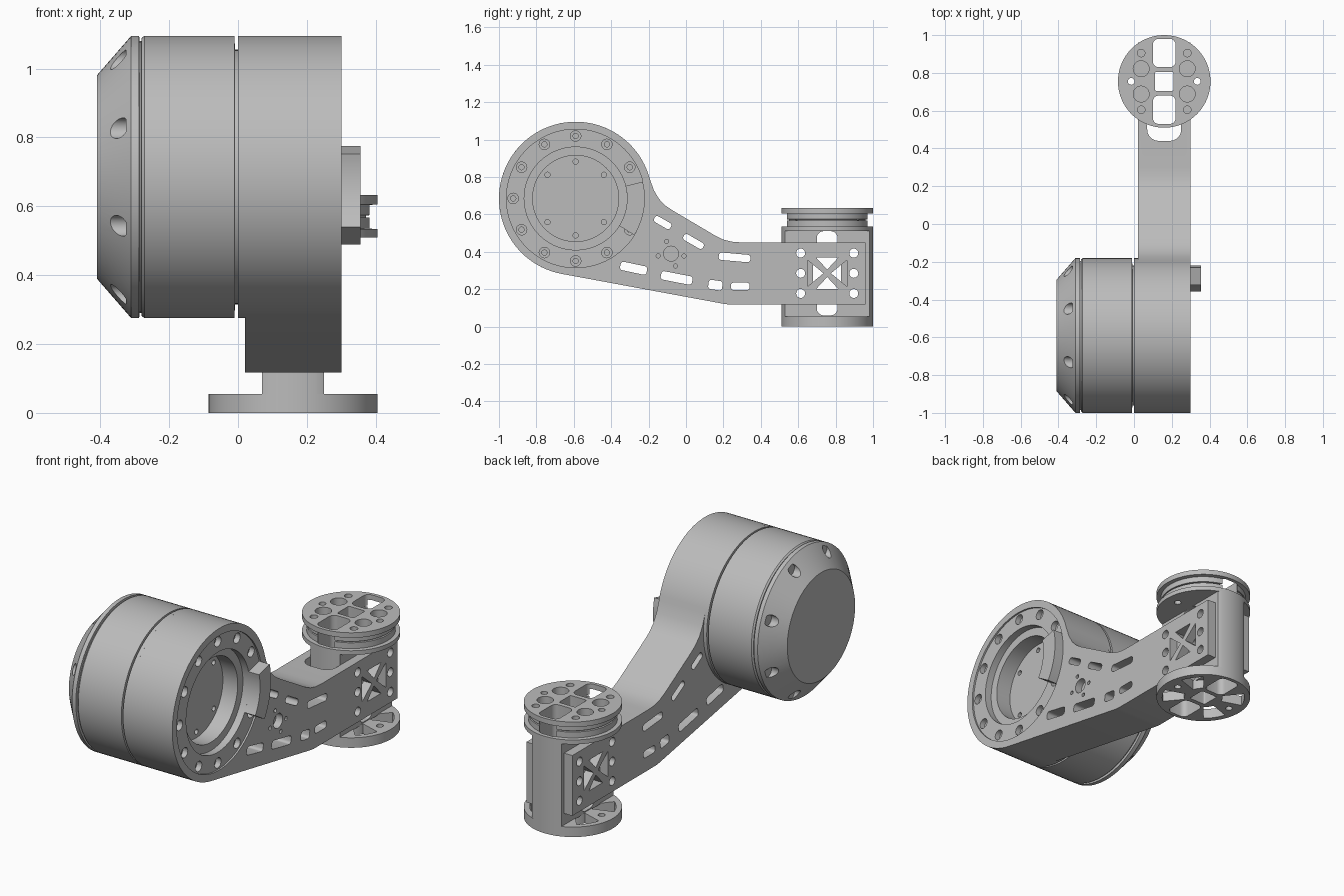
import bpy, bmesh
from math import sin, cos, radians, pi

if "Cube" in bpy.data.objects:
    bpy.data.objects.remove(bpy.data.objects["Cube"])

grey = bpy.data.materials.new("machined_grey")
grey.use_nodes = True
grey.diffuse_color = (0.5, 0.5, 0.5, 1)
grey.node_tree.nodes["Principled BSDF"].inputs["Base Color"].default_value = (0.5, 0.5, 0.5, 1)

DRUM = (-0.59, 0.685)    # drum axis in (y, z)
WRIST = (0.16, 0.755)    # wrist axis in (x, y)


# ---- 2D outlines ----
def circle(c, r, n=24):
    return [(c[0] + r * cos(2 * pi * i / n), c[1] + r * sin(2 * pi * i / n)) for i in range(n)]


def arc(c, r, a, b, n=12):
    angles = [radians(a + (b - a) * i / n) for i in range(n + 1)]
    return [(c[0] + r * cos(t), c[1] + r * sin(t)) for t in angles]


def sector(c, r0, r1, a, b):
    return arc(c, r1, a, b) + arc(c, r0, b, a)


def slot(c, length, width, angle=0, r=0.015):
    u, v = length / 2 - r, width / 2 - r
    pts = []
    for i, (su, sv) in enumerate([(1, 1), (-1, 1), (-1, -1), (1, -1)]):
        pts += arc((su * u, sv * v), r, i * 90, i * 90 + 90, 5)
    ca, sa = cos(radians(angle)), sin(radians(angle))
    return [(c[0] + p * ca - q * sa, c[1] + p * sa + q * ca) for p, q in pts]


def polar(c, r, deg):
    return (c[0] + r * cos(radians(deg)), c[1] + r * sin(radians(deg)))


# ---- solids: stacked outlines along an axis ----
def loft(bm, layers, axis):
    rings = []
    for pts, t in layers:
        rings.append([bm.verts.new((t, u, v) if axis == "x" else (u, v, t)) for u, v in pts])
    n = len(rings[0])
    for a, b in zip(rings, rings[1:]):
        for i in range(n):
            j = (i + 1) % n
            bm.faces.new((a[i], a[j], b[j], b[i]))
    bm.faces.new(rings[0][::-1])
    bm.faces.new(rings[-1])


def prism(pts, axis, a, b):
    return [(pts, a), (pts, b)], axis


def turned(c, profile, axis, n=96):
    return [(circle(c, r, n), t) for r, t in profile], axis


def make(name, *solids):
    bm = bmesh.new()
    for layers, axis in solids:
        loft(bm, layers, axis)
    bmesh.ops.recalc_face_normals(bm, faces=bm.faces)
    mesh = bpy.data.meshes.new(name)
    bm.to_mesh(mesh)
    bm.free()
    mesh.materials.append(grey)
    obj = bpy.data.objects.new(name, mesh)
    bpy.context.collection.objects.link(obj)
    return obj


def cut(obj, *solids):
    cutter = make("cutter", *solids)
    cutter.hide_render = True
    mod = obj.modifiers.new("cut", "BOOLEAN")
    mod.operation = "DIFFERENCE"
    mod.solver = "EXACT"
    mod.object = cutter
    bpy.context.view_layer.update()
    result = bpy.data.meshes.new_from_object(obj.evaluated_get(bpy.context.evaluated_depsgraph_get()))
    obj.modifiers.clear()
    obj.data = result
    bpy.data.objects.remove(cutter)


parts = []

# ---- Motor drum with conical cap and grooves ----
drum = make("motor_drum", turned(DRUM, [
    (0.295, -0.41), (0.41, -0.31), (0.41, -0.287), (0.395, -0.286), (0.395, -0.281),
    (0.403, -0.28), (0.41, -0.272), (0.41, -0.01), (0.37, -0.009), (0.37, 0.01)], "x"))
cut(drum, *[prism(circle(polar(DRUM, 0.37, 22.5 + 45 * i), 0.03), "x", -0.45, -0.325)
            for i in range(8)])
parts.append(drum)
parts.append(make("drum_collar", turned(DRUM, [(0.41, 0), (0.41, 0.02)], "x")))

# ---- Link arm: drum housing flowing into a fork ----
outline = arc(DRUM, 0.41, 15, 259.5, 64)
outline += [(0.2, 0.122), (0.23, 0.118), (0.96, 0.118), (0.96, 0.45), (0.3, 0.45),
            (0.25, 0.453), (0.2, 0.465), (0.15, 0.49), (-0.07, 0.62), (-0.11, 0.647),
            (-0.145, 0.683), (-0.172, 0.73)]
arm = make("link_arm", prism(outline, "x", 0.02, 0.30))

# Fork gap with rounded end
cut(arm, prism(slot((0.16, 0.84), 0.18, 0.8, 0, 0.06), "z", 0, 0.6))

# Stepped bearing seat
cut(arm, turned(DRUM, [(0.23, 0.16), (0.23, 0.25), (0.275, 0.2505), (0.275, 0.29),
                       (0.37, 0.2905), (0.37, 0.35)], "x"))

# Ring bolts, floor holes and sensor recess
bolts = [turned(polar(DRUM, 0.334, 30 * i), [(0.014, 0.23), (0.014, 0.26), (0.028, 0.2605),
                                             (0.028, 0.32)], "x", 20) for i in range(12)]
floor = [prism(circle(polar(DRUM, 0.197, a), 0.014, 16), "x", 0.13, 0.2)
         for a in (40, 90, 140, 220, 270, 320)]
sensor = (-0.08, 0.39)
recess = [prism(circle(sensor, 0.04), "x", 0.26, 0.35)]
recess += [prism(circle(polar(sensor, 0.07, a), 0.011, 12), "x", 0.26, 0.35)
           for a in (-10, 110, 190, 290)]
cut(arm, *bolts, *floor, *recess)

# Lightening slots: centre, length, width, angle
slots = [((-0.125, 0.556), 0.1, 0.036, -30), ((0.04, 0.455), 0.12, 0.036, -30),
         ((0.26, 0.37), 0.17, 0.04, -5), ((-0.28, 0.312), 0.145, 0.046, -12),
         ((-0.05, 0.26), 0.17, 0.046, -11), ((0.157, 0.222), 0.075, 0.05, -8),
         ((0.29, 0.215), 0.1, 0.04, 0)]
cut(arm, *[prism(slot(c, l, w, a), "x", -0.1, 0.4) for c, l, w, a in slots])

# Fork cross brace and screw holes
mid = (0.755, 0.285)
brace = []
for s in (1, -1):
    brace.append([(mid[0] - 0.06, mid[1] + s * 0.085), (mid[0] + 0.06, mid[1] + s * 0.085),
                  (mid[0], mid[1] + s * 0.02)])
    brace.append([(mid[0] + s * 0.105, mid[1] - 0.07), (mid[0] + s * 0.105, mid[1] + 0.07),
                  (mid[0] + s * 0.02, mid[1])])
screws = [circle((mid[0] + s * 0.142, mid[1] + dz), 0.024)
          for s in (1, -1) for dz in (-0.108, 0, 0.108)]
cut(arm, *[prism(p, "x", -0.1, 0.4) for p in brace + screws])
parts.append(arm)

# ---- Curved end stop on the bearing ring ----
parts.append(make("end_stop", prism(sector(DRUM, 0.275, 0.37, -32, 14), "x", 0.285, 0.355)))


# ---- Wrist: base disc, flat-sided body, grooved top pulley ----
def windows():
    return [prism(slot((0.16, y), w, d, 0, r), "z", -0.1, 0.8)
            for y, w, d, r in ((0.755, 0.1, 0.1, 0.008), (0.905, 0.12, 0.15, 0.03),
                               (0.605, 0.12, 0.15, 0.03))]


def side_holes(low, high):
    return [prism(circle((WRIST[0] + s * 0.175, WRIST[1]), 0.018, 16), "z", low, high)
            for s in (1, -1)]


base = make("wrist_base", turned(WRIST, [(0.245, 0), (0.245, 0.055)], "z"))
wedges = [prism(sector(WRIST, 0.1, 0.215, a, a + 32), "z", -0.1, 0.1)
          for a in (18, 130, 198, 310)]
cut(base, *windows(), *side_holes(-0.1, 0.1), *wedges)
parts.append(base)

flat = [(min(max(x, 0.07), 0.25), y) for x, y in circle(WRIST, 0.245, 96)]
body = make("wrist_body", prism(flat, "z", 0.05, 0.515))
cut(body, *windows())
vents = [slot((0.755, z), 0.11, 0.09, 0, 0.035) for z in (0.105, 0.465)]
cut(body, *[prism(p, "x", -0.1, 0.4)
            for p in vents + screws + [slot(mid, 0.15, 0.17)]])
parts.append(body)

pulley = make("wrist_pulley", turned(WRIST, [
    (0.245, 0.51), (0.245, 0.534), (0.222, 0.535), (0.222, 0.567), (0.212, 0.568),
    (0.212, 0.573), (0.222, 0.574), (0.222, 0.604), (0.245, 0.605), (0.245, 0.633)], "z"))
pockets = [prism(circle((WRIST[0] + s * 0.122, WRIST[1] + t * dy), r), "z", 0.57, 0.7)
           for s in (1, -1) for t in (1, -1) for dy, r in ((0.067, 0.042), (0.15, 0.02))]
cut(pulley, *windows(), *side_holes(0.4, 0.7), *pockets)
parts.append(pulley)

# ---- Smooth shading with crisp edges ----
bpy.ops.object.select_all(action="DESELECT")
for part in parts:
    part.select_set(True)
bpy.context.view_layer.objects.active = parts[0]
bpy.ops.object.shade_smooth_by_angle(angle=radians(30))
